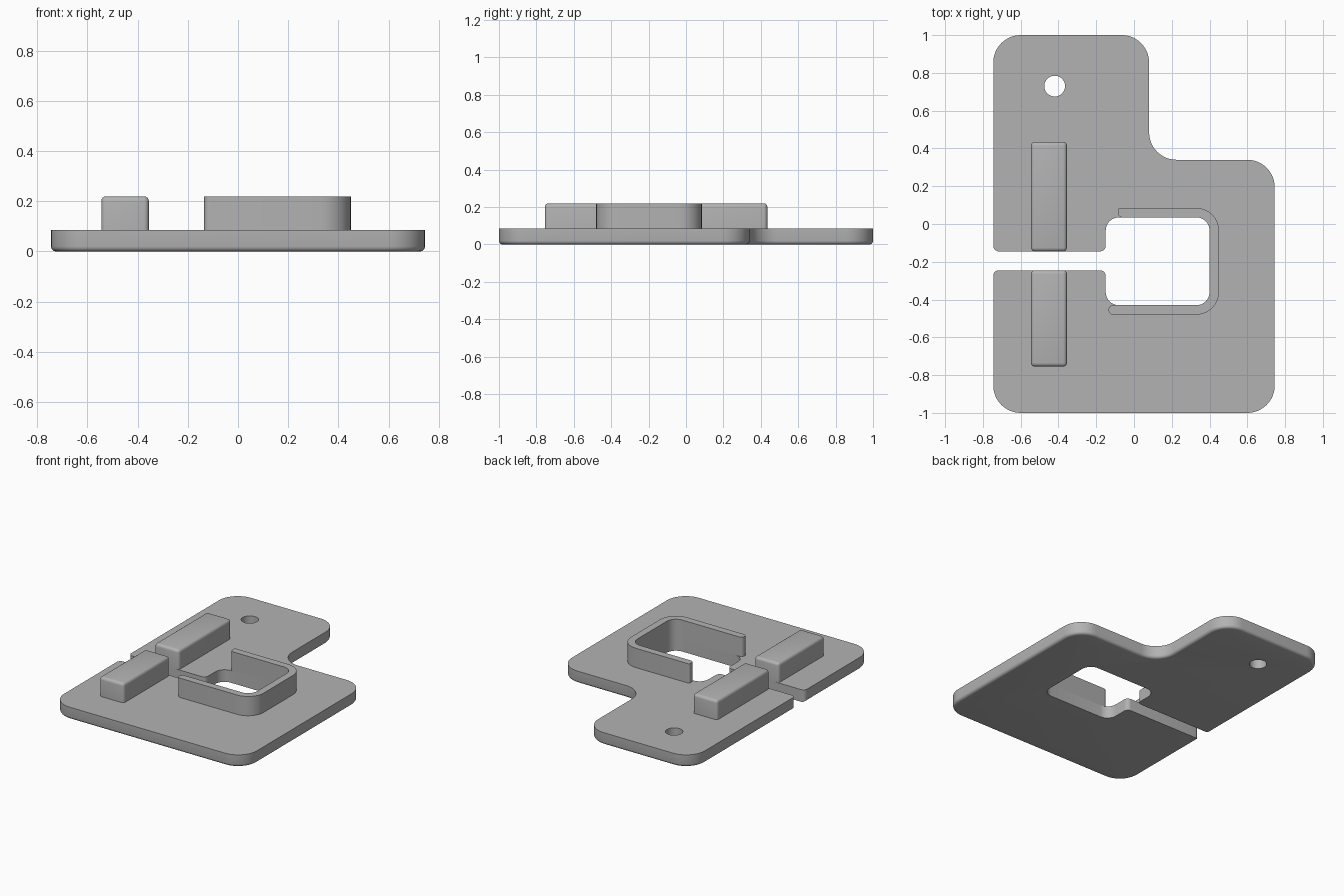
import bpy, bmesh, math
from mathutils import Vector

if "Cube" in bpy.data.objects:
    bpy.data.objects.remove(bpy.data.objects["Cube"], do_unlink=True)

PLATE_TOP, TOP = 0.085, 0.22

grey = bpy.data.materials.new("plain_grey")
grey.use_nodes = True
grey.diffuse_color = (0.45, 0.45, 0.45, 1)
grey.node_tree.nodes["Principled BSDF"].inputs["Base Color"].default_value = grey.diffuse_color


def rounded(corners, steps=8):
    """Outline from (x, y, radius) corners, with tangent arcs at the corners."""
    points = []
    for i, (x, y, r) in enumerate(corners):
        p = Vector((x, y))
        if r == 0:
            points.append(p)
            continue
        a = (Vector(corners[i - 1][:2]) - p).normalized()
        b = (Vector(corners[(i + 1) % len(corners)][:2]) - p).normalized()
        # all corners are square, so the arc centre lies one radius along each side
        for k in range(steps + 1):
            t = math.pi / 2 * k / steps
            points.append(p + r * (a * (1 - math.sin(t)) + b * (1 - math.cos(t))))
    return points


def prism(name, points, z0, z1, edge_rule=None, bevel=0.02):
    """Extrude an outline and round the edges picked by edge_rule."""
    bm = bmesh.new()
    face = bm.faces.new([bm.verts.new((p.x, p.y, z0)) for p in points])
    grown = bmesh.ops.extrude_face_region(bm, geom=[face], use_keep_orig=True)["geom"]
    for v in grown:
        if isinstance(v, bmesh.types.BMVert):
            v.co.z = z1
    bmesh.ops.recalc_face_normals(bm, faces=bm.faces)
    if edge_rule:
        edges = [e for e in bm.edges if edge_rule(*(v.co.z for v in e.verts))]
        bmesh.ops.bevel(bm, geom=edges, offset=bevel, segments=4, profile=0.5,
                        affect='EDGES', clamp_overlap=True)
    mesh = bpy.data.meshes.new(name)
    bm.to_mesh(mesh)
    bm.free()
    mesh.materials.append(grey)
    obj = bpy.data.objects.new(name, mesh)
    bpy.context.collection.objects.link(obj)
    return obj


def activate(obj):
    bpy.ops.object.select_all(action='DESELECT')
    obj.select_set(True)
    bpy.context.view_layer.objects.active = obj


def smooth(obj):
    activate(obj)
    bpy.ops.object.shade_smooth_by_angle(angle=math.radians(30))


def cut(obj, cutter):
    activate(obj)
    mod = obj.modifiers.new("cut", 'BOOLEAN')
    mod.operation, mod.solver, mod.object = 'DIFFERENCE', 'EXACT', cutter
    bpy.ops.object.modifier_apply(modifier=mod.name)
    bpy.data.objects.remove(cutter, do_unlink=True)


# Base plate with a rounded lower rim
R = 0.145
plate = prism("base_plate", rounded([
    (-0.745, -1, R), (0.745, -1, R), (0.745, 0.34, R),
    (0.08, 0.34, R), (0.08, 1, R), (-0.745, 1, R)], 12),
    0, PLATE_TOP, lambda a, b: max(a, b) < 0.001)

# Window joined to the side slot, flaring at the slot mouth
S, W, EDGE = 0.03, 0.07, -0.7455
cut(plate, prism("opening_cutter", rounded([
    (-0.15, -0.43, W), (0.4, -0.43, W), (0.4, 0.035, W), (-0.15, 0.035, W),
    (-0.15, -0.145, S), (EDGE, -0.145, S), (EDGE, 0, 0), (-0.9, 0, 0),
    (-0.9, -0.4, 0), (EDGE, -0.4, 0), (EDGE, -0.245, S), (-0.15, -0.245, S)]),
    -0.1, 0.2))

# Round through hole
cut(plate, prism("hole_cutter", [
    Vector((-0.42 + 0.055 * math.cos(k * math.tau / 40),
            0.73 + 0.055 * math.sin(k * math.tau / 40))) for k in range(40)],
    -0.1, 0.2))
smooth(plate)

# Upright wall around three sides of the window
smooth(prism("window_wall", rounded([
    (-0.135, -0.48, 0.024), (0.45, -0.48, 0.12), (0.45, 0.085, 0.12),
    (-0.085, 0.085, 0.01), (-0.085, 0.035, 0.024), (0.4, 0.035, W),
    (0.4, -0.43, W), (-0.135, -0.43, 0.024)]), PLATE_TOP, TOP))

# Two raised blocks, rounded everywhere but at the foot
for name, y0, y1 in (("back_block", -0.145, 0.435), ("front_block", -0.755, -0.245)):
    smooth(prism(name, rounded([(-0.545, y0, 0), (-0.355, y0, 0),
                                (-0.355, y1, 0), (-0.545, y1, 0)]),
                 PLATE_TOP, TOP, lambda a, b: max(a, b) > PLATE_TOP + 0.01))
